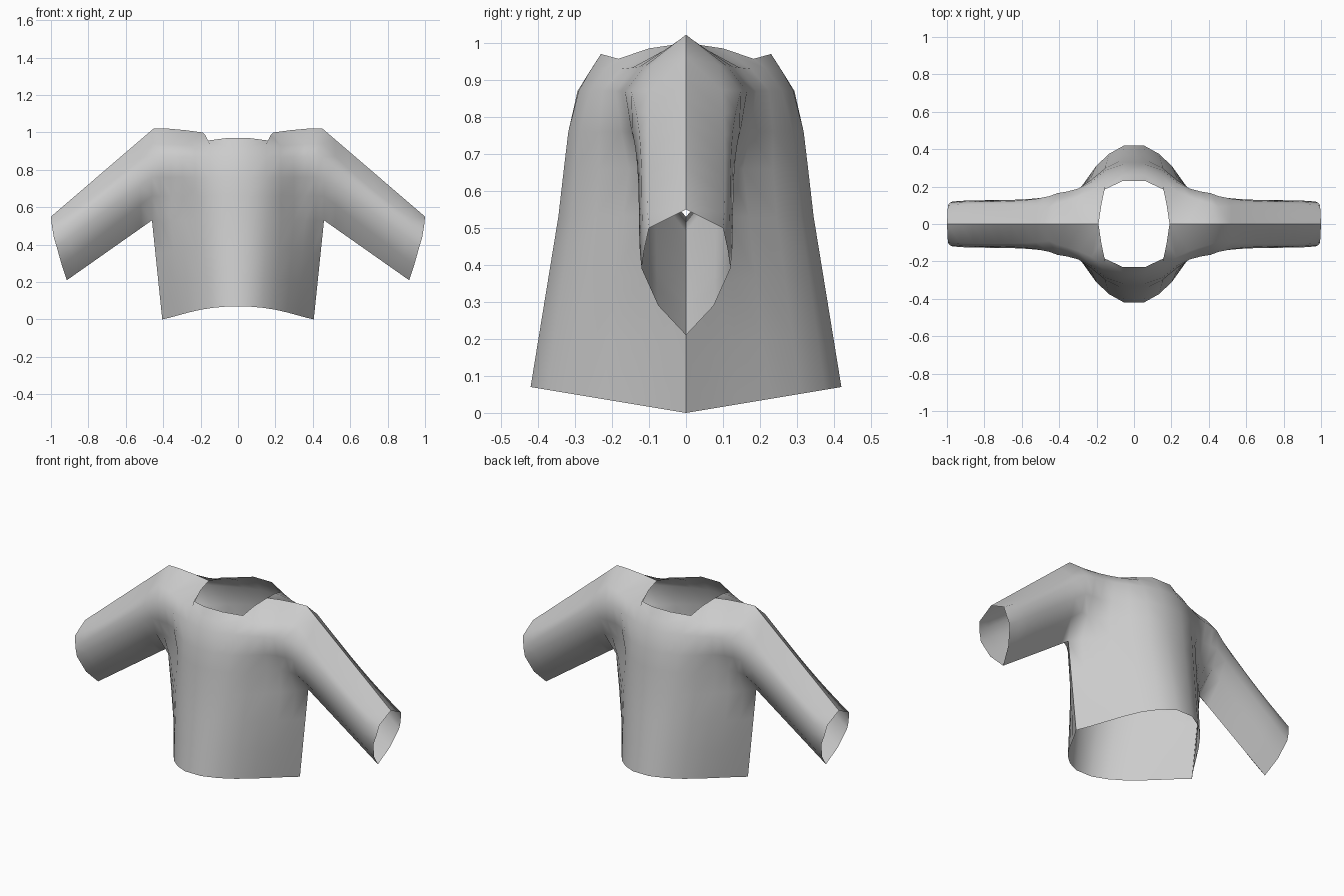
import bpy
import bmesh
from mathutils import Vector

default = bpy.data.objects.get("Cube")
if default:
    bpy.data.objects.remove(default, do_unlink=True)

fabric = bpy.data.materials.new("grey fabric")
fabric.use_nodes = True
grey = (0.6, 0.6, 0.6, 1)
fabric.diffuse_color = grey
fabric.node_tree.nodes["Principled BSDF"].inputs["Base Color"].default_value = grey


def blend_rows(start, end, t):
    return [a.lerp(b, t) for a, b in zip(start, end)]


def loft(bm, rows):
    """Join consecutive rows of points with quads."""
    grid = [[bm.verts.new(p) for p in row] for row in rows]
    for low, high in zip(grid, grid[1:]):
        for i in range(len(low) - 1):
            bm.faces.new((low[i], low[i + 1], high[i + 1], high[i]))


# Torso: each row runs from the chest centre to the side seam or armhole
columns = (0, .13, .33, .5, .65, .78, .9, 1)


def torso_row(z_centre, z_edge, edge, depths):
    return [Vector((c * edge, -d, z_centre + (z_edge - z_centre) * c))
            for c, d in zip(columns, depths)]


hem = torso_row(0, 0, .405, (.42, .42, .375, .31, .225, .14, .06, 0))
for p in hem:
    p.z = -p.y / 6
armpit = torso_row(.53, .53, .46, (.345, .345, .31, .245, .17, .115, .06, 0))
upper = [
    armpit,
    torso_row(.66, .66, .46, (.33, .33, .3, .235, .155, .118, .105, .112)),
    torso_row(.76, .76, .46, (.318, .318, .288, .235, .175, .15, .147, .145)),
    torso_row(.87, .87, .455, (.293, .29, .26, .225, .19, .174, .165, .148)),
    torso_row(.92, .94, .455, (.262, .26, .22, .175, .145, .125, .11, .09)),
]
# Neckline followed by the shoulder seam
collar = [Vector(p) for p in (
    (0, -.23, .97), (.06, -.23, .97), (.16, -.183, .957), (.175, -.1, .985),
    (.19, 0, 1), (.28, 0, 1.012), (.37, 0, 1.02), (.45, 0, 1.022))]
lower = [blend_rows(hem, armpit, i / 3) for i in range(3)]
torso = lower + upper + [collar]

# Sleeve: from the armhole down to the cuff, narrowing quickly below the shoulder
armhole = [row[-1] for row in upper] + [collar[-1]]
cuff = [Vector(p) for p in (
    (.915, 0, .21), (.942, -.075, .29), (.97, -.12, .39),
    (.985, -.113, .44), (.995, -.1, .5), (1, 0, .55))]
sleeve = []
steps = 8
for i in range(steps + 1):
    t = i / steps
    section = blend_rows(armhole, cuff, t)
    ease = 1 - (1 - t) ** 5
    for p, a, c in zip(section, armhole, cuff):
        p.y = a.y + (c.y - a.y) * ease
        p.y *= 1 + .06 * ease * (1 - t ** 8)
    section[-2].z -= .12 * t * (1 - t)
    sleeve.append(section)

bm = bmesh.new()
loft(bm, torso)
loft(bm, [list(col) for col in zip(*sleeve)])
bmesh.ops.remove_doubles(bm, verts=bm.verts, dist=.0005)
bmesh.ops.recalc_face_normals(bm, faces=bm.faces)
if sum(f.normal.y for f in bm.faces) > 0:
    bmesh.ops.reverse_faces(bm, faces=bm.faces)
for f in bm.faces:
    f.smooth = True
# Crisp seams where the front and back panels meet
for e in bm.edges:
    if all(abs(v.co.y) < .0001 for v in e.verts):
        e.smooth = False

mesh = bpy.data.meshes.new("sweater")
bm.to_mesh(mesh)
bm.free()
mesh.materials.append(fabric)
sweater = bpy.data.objects.new("sweater", mesh)
bpy.context.collection.objects.link(sweater)

# Mirror the quarter panel to the other side and to the back
mirror = sweater.modifiers.new("mirror", 'MIRROR')
mirror.use_axis = (True, True, False)
mirror.merge_threshold = .0005
